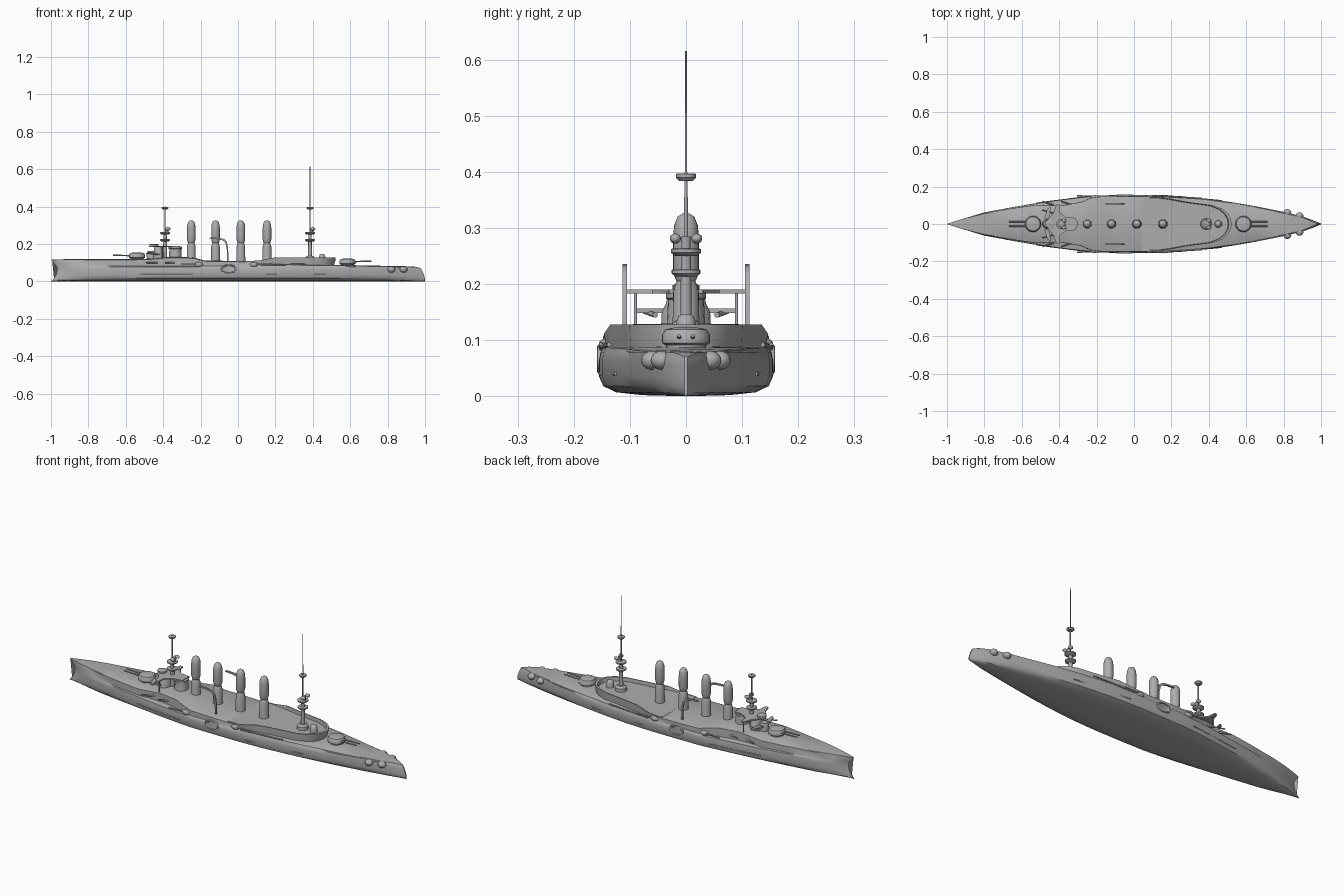
import bpy, bmesh, math
from mathutils import Vector

cube = bpy.data.objects.get("Cube")
if cube:
    bpy.data.objects.remove(cube, do_unlink=True)

paint = bpy.data.materials.new("ship_grey")
paint.use_nodes = True
GREY = (0.42, 0.42, 0.42, 1)
paint.diffuse_color = GREY
paint.node_tree.nodes["Principled BSDF"].inputs["Base Color"].default_value = GREY


def finish(name, bm, angle=40):
    bmesh.ops.recalc_face_normals(bm, faces=bm.faces)
    mesh = bpy.data.meshes.new(name)
    bm.to_mesh(mesh)
    bm.free()
    mesh.materials.append(paint)
    ob = bpy.data.objects.new(name, mesh)
    bpy.context.collection.objects.link(ob)
    bpy.ops.object.select_all(action='DESELECT')
    ob.select_set(True)
    bpy.context.view_layer.objects.active = ob
    bpy.ops.object.shade_smooth_by_angle(angle=math.radians(angle))
    return ob


def loft(name, rings, angle=40):
    """Skin a list of equal closed rings and cap both ends."""
    bm = bmesh.new()
    rows = [[bm.verts.new(p) for p in r] for r in rings]
    n = len(rows[0])
    for a, b in zip(rows, rows[1:]):
        for i in range(n):
            j = (i + 1) % n
            bm.faces.new((a[i], a[j], b[j], b[i]))
    bm.faces.new(rows[0])
    bm.faces.new(rows[-1])
    return finish(name, bm, angle)


def lathe(name, x, y, profile, sides=20, sx=1, sy=1):
    """Vertical turned part from (radius, height) pairs."""
    turn = [math.tau * i / sides for i in range(sides)]
    return loft(name, [[(x + r * sx * math.cos(a), y + r * sy * math.sin(a), z) for a in turn]
                       for r, z in profile])


def rod(name, start, end, r0, r1=None, sides=10):
    a, b = Vector(start), Vector(end)
    q = (b - a).to_track_quat('Z', 'Y')
    r1 = r0 if r1 is None else r1
    ring = [Vector((math.cos(math.tau * i / sides), math.sin(math.tau * i / sides), 0)) for i in range(sides)]
    return loft(name, [[c + q @ (v * r) for v in ring] for c, r in ((a, r0), (b, r1))])


def ball(name, loc, size):
    bm = bmesh.new()
    bmesh.ops.create_uvsphere(bm, u_segments=16, v_segments=10, radius=1)
    bmesh.ops.scale(bm, vec=size, verts=bm.verts)
    bmesh.ops.translate(bm, vec=loc, verts=bm.verts)
    return finish(name, bm)


def slab(name, outline, z0, z1):
    return loft(name, [[(x, y, z) for x, y in outline] for z in (z0, z1)])


# Hull stations: x, half beam, deck edge half width, deck height
stations = [(-1, .002, .002, .115), (-.97, .012, .012, .116), (-.9, .035, .033, .117),
            (-.8, .062, .058, .117), (-.65, .09, .084, .117), (-.52, .112, .103, .118),
            (-.45, .122, .098, .121), (-.38, .132, .1, .128), (-.28, .144, .118, .128),
            (-.23, .149, .14, .124), (-.18, .153, .147, .11), (-.05, .155, .149, .108),
            (.08, .155, .148, .106), (.13, .154, .149, .09), (.25, .149, .144, .089),
            (.4, .134, .129, .088), (.52, .117, .112, .087), (.65, .095, .09, .084),
            (.8, .065, .06, .081), (.9, .04, .036, .079), (.96, .02, .017, .077), (1, .003, .003, .07)]
rings = []
for x, w, top, zd in stations:
    half = [(w * .5, .002), (w * .8, .007), (w * .95, .018), (w, .035), (w, .065),
            (w * .985, .078), (top, .082 if zd > .1 else zd - .006), (top * .995, zd - .002), (top * .96, zd)]
    if zd <= .08:
        half = [(y, z * zd / .09) for y, z in half[:6]] + half[6:]
    section = [(0, 0)] + half + [(0, zd + .002)] + [(-y, z) for y, z in reversed(half)]
    bow, stern = max(0, (-x - .85) / .15), max(0, (x - .9) / .1)
    rings.append([(x + bow * .035 * math.sin(math.pi * min(z / .12, 1)) - stern * .03 * (z / .08) ** 2, y, z)
                  for y, z in section])
loft("hull", rings, 35)

# Aft deckhouse with a raised bulwark rim
side = [(.04, .146), (.12, .145), (.2, .134), (.28, .119), (.36, .108), (.42, .1), (.47, .08), (.5, .055), (.515, .028)]
outline = side + [(.52, 0)] + [(x, -y) for x, y in reversed(side)]


def outline_ring(scale, z, rise=0):
    return [(.04 + (x - .04) * scale, y * scale, z + rise * min(1, max(0, (x - .1) / .1))) for x, y in outline]


loft("aft_deckhouse", [outline_ring(.98, .075), outline_ring(1, .105, .005), outline_ring(1.005, .108, .02),
                       outline_ring(.975, .108, .02), outline_ring(.965, .1085)])

# Funnels with a waist and rounded cap
for i, x in enumerate((-.25, -.12, .015, .155)):
    lathe(f"funnel_{i + 1}", x, 0,
          [(.026, .1), (.024, .115), (.023, .185), (.019, .2), (.017, .205), (.02, .212), (.023, .225),
           (.023, .285), (.021, .305), (.015, .32), (.006, .326)])

# Main turrets with twin guns
for name, x, z, way in (("fore", -.54, .115, -1), ("aft", .585, .083, 1)):
    lathe(name + "_turret", x, 0, [(.034, z - .01), (.036, z + .008), (.043, z + .012), (.043, z + .026),
                                   (.037, z + .036), (.018, z + .04)], 24)
    for y in (-.012, .012):
        rod(name + "_gun", (x + way * .03, y, z + .023), (x + way * .128, y, z + .025), .0045, .003)

# Masts, platforms and lamps
for name, x, tip in (("fore", -.39, .4), ("aft", .385, .615)):
    rod(name + "_mast_base", (x, 0, .1), (x, 0, .25), .011, .009, 14)
    rod(name + "_mast_pole", (x, 0, .24), (x, 0, .4), .004, .003)
    if tip > .4:
        rod(name + "_topmast", (x, 0, .39), (x, 0, tip), .0022, .0015)
    for z, r in ((.213, .026), (.25, .027), (.384, .018)):
        lathe(name + "_platform", x, 0, [(r * .7, z), (r, z + .006), (r, z + .012), (r * .9, z + .013)])
    for s in (-1, 1):
        ball(name + "_searchlight", (x + .015, s * .019, .281), (.014, .01, .009))
    rod(name + "_lamp_stand", (x + .01, 0, .26), (x + .01, 0, .285), .008)

# Conning tower, bridge with swept wings and its supports
lathe("conning_tower", -.335, 0, [(.036, .12), (.034, .13), (.032, .172), (.036, .175), (.036, .184), (.028, .187)])
lathe("bridge_house", -.425, 0, [(.045, .115), (.043, .15), (.036, .165), (.03, .19)], sx=.7)
wing = [(-.31, .03), (-.36, .035), (-.395, .06), (-.4, .105), (-.415, .105), (-.43, .06), (-.455, .032)]
slab("bridge_deck", wing + [(-.475, 0)] + [(x, -y) for x, y in reversed(wing)], .183, .19)
lathe("chart_house", -.45, 0, [(.024, .188), (.024, .198), (.012, .201)])
lathe("bridge_drum", -.465, 0, [(.022, .115), (.024, .15), (.018, .163)])

# Parts repeated on both sides
for s, label in ((1, "left"), (-1, "right")):
    rod(label + "_bridge_post", (-.405, s * .09, .115), (-.405, s * .09, .185), .003)
    # Angled shields and guns beside the bridge
    slab(label + "_bridge_shield", [(-.48, s * .03), (-.46, s * .085), (-.445, s * .09), (-.455, s * .03)], .148, .156)
    rod(label + "_bridge_gun", (-.42, s * .055, .145), (-.49, s * .075, .15), .005, .003)

    # Boat crane: flat arched bar
    path = [(-.145, .236), (-.1, .233), (-.075, .227), (-.06, .212), (-.053, .18), (-.05, .1)]
    loft(label + "_boat_crane", [[(x + dx, s * .109 + dy, z + dz) for dx, dy, dz in
                                  ((0, -.004, 0), (0, .004, 0), (-.007, .004, -.008), (-.007, -.004, -.008))]
                                 for x, z in path])

    # Midship port with raised oval rim
    turn = [math.tau * i / 24 for i in range(24)]
    loft(label + "_midship_port", [[(-.05 + .042 * k * math.cos(a), s * y, .066 + .024 * k * math.sin(a)) for a in turn]
                                   for k, y in ((1.05, .148), (1, .158), (.85, .159), (.75, .156))])

    # Sponson guns
    for x, way, y in ((-.21, -1, .149), (.085, 1, .15)):
        ball(label + "_sponson", (x, s * (y - .006), .09), (.024, .012, .013))
        rod(label + "_sponson_gun", (x, s * y, .093), (x + way * .095, s * (y + .002), .093), .004, .003)

    # Casemate guns in the forward recess
    for x in (-.43, -.33):
        rod(label + "_casemate_gun", (x, s * .1, .1), (x - .06, s * .122, .1), .005, .003)

    # Long side rails
    for x0, x1, y0, y1 in ((-.52, -.24, .112, .148), (.15, .47, .1535, .125)):
        rod(label + "_side_rail", (x0, s * y0, .04), (x1, s * y1, .04), .003)
    rod(label + "_upper_rail", (.12, s * .151, .088), (.36, s * .137, .092), .004)

    # Stern sponsons
    for x, y in ((.82, .06), (.885, .043)):
        ball(label + "_stern_sponson", (x, s * y, .064), (.021, .02, .017))

# Ventilators near the aft mast
lathe("aft_ventilator", .45, 0, [(.02, .1), (.018, .13), (.014, .142), (.006, .147)])
lathe("aft_mast_house", .385, 0, [(.03, .1), (.028, .125), (.018, .135)])
